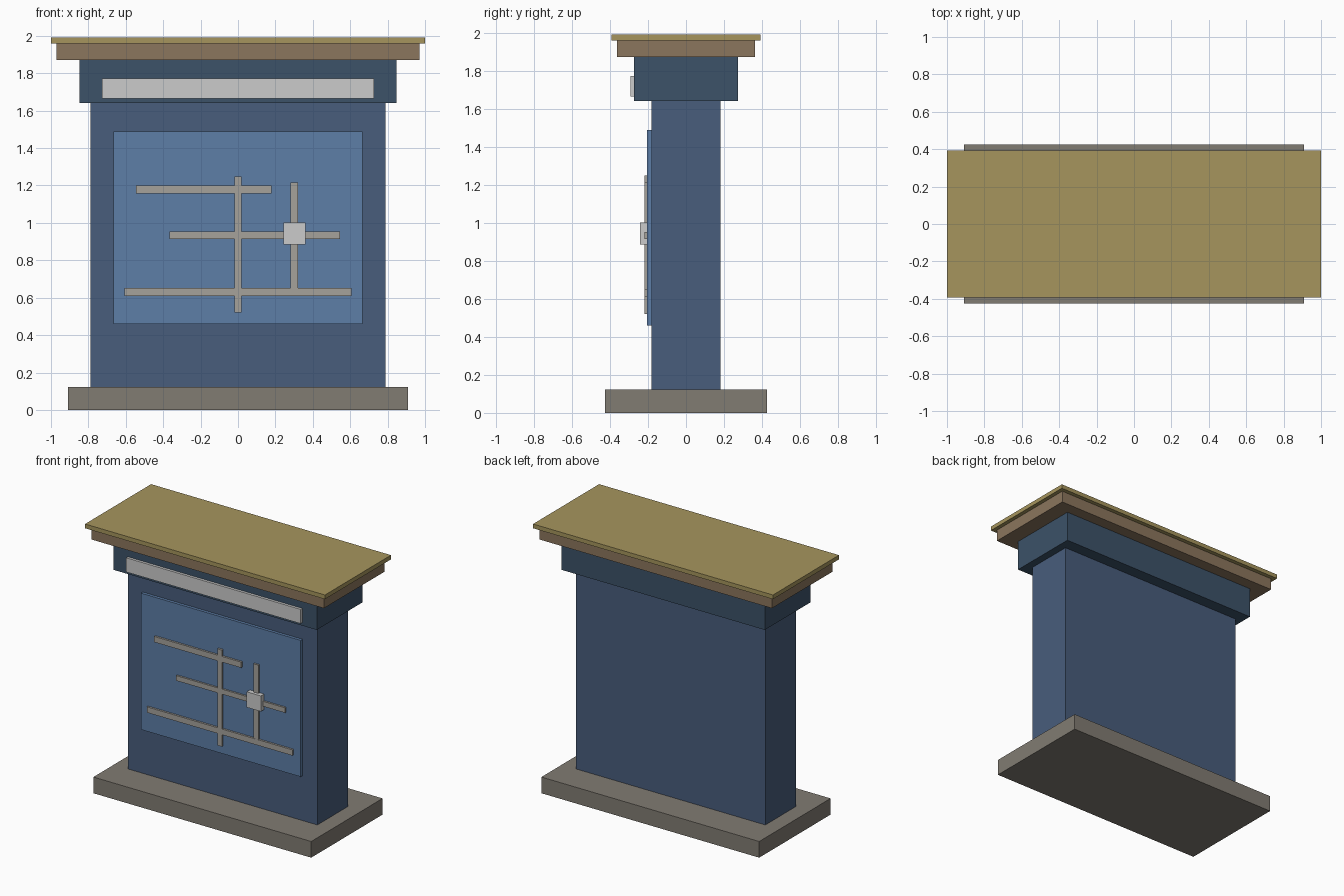
import bpy

if "Cube" in bpy.data.objects:
    bpy.data.objects.remove(bpy.data.objects["Cube"])


def material(name, rgb):
    m = bpy.data.materials.new(name)
    m.diffuse_color = (*rgb, 1)
    m.use_nodes = True
    m.node_tree.nodes["Principled BSDF"].inputs["Base Color"].default_value = m.diffuse_color
    return m


def box(name, x, y, z, mat=None):
    """Box from (min, max) ranges on each axis."""
    bpy.ops.mesh.primitive_cube_add(size=1, location=[sum(r) / 2 for r in (x, y, z)])
    ob = bpy.context.object
    ob.name = name
    ob.scale = [r[1] - r[0] for r in (x, y, z)]
    bpy.ops.object.transform_apply(location=False, rotation=False, scale=True)
    if mat:
        ob.data.materials.append(mat)
    return ob


stone = material("stone", (0.22, 0.20, 0.17))
navy = material("navy", (0.065, 0.11, 0.20))
dark_navy = material("dark_navy", (0.045, 0.085, 0.14))
blue = material("panel_blue", (0.11, 0.21, 0.39))
brown = material("brown", (0.26, 0.18, 0.11))
gold = material("gold", (0.38, 0.30, 0.11))
line_grey = material("line_grey", (0.38, 0.36, 0.33))

# Stacked slabs, centred: half width, half depth, bottom, top
slabs = [
    ("base", 0.908, 0.425, 0.0, 0.122, stone),
    ("body", 0.789, 0.182, 0.122, 1.642, navy),
    ("header", 0.848, 0.273, 1.642, 1.872, dark_navy),
    ("cornice", 0.97, 0.362, 1.872, 1.96, brown),
    ("top_cap", 1.0, 0.393, 1.96, 1.992, gold),
]
for name, w, d, z0, z1, mat in slabs:
    box(name, (-w, w), (-d, d), (z0, z1), mat)

# Front map panel and header strip
box("map_panel", (-0.666, 0.666), (-0.204, -0.18), (0.46, 1.488), blue)
box("title_strip", (-0.727, 0.727), (-0.293, -0.27), (1.665, 1.772))

# Raised map lines: x range, z range, front face
lines = [
    ((-0.545, 0.18), (1.157, 1.2), -0.219),
    ((-0.365, 0.545), (0.915, 0.953), -0.218),
    ((-0.607, 0.607), (0.61, 0.653), -0.219),
    ((-0.019, 0.019), (0.52, 1.248), -0.2195),
    ((0.281, 0.322), (0.63, 1.215), -0.2185),
]
for i, (x, z, front) in enumerate(lines):
    box(f"map_line_{i + 1}", x, (front, -0.2), z, line_grey)

# Square marker on the map
box("map_marker", (0.242, 0.36), (-0.242, -0.2), (0.885, 1.002))
